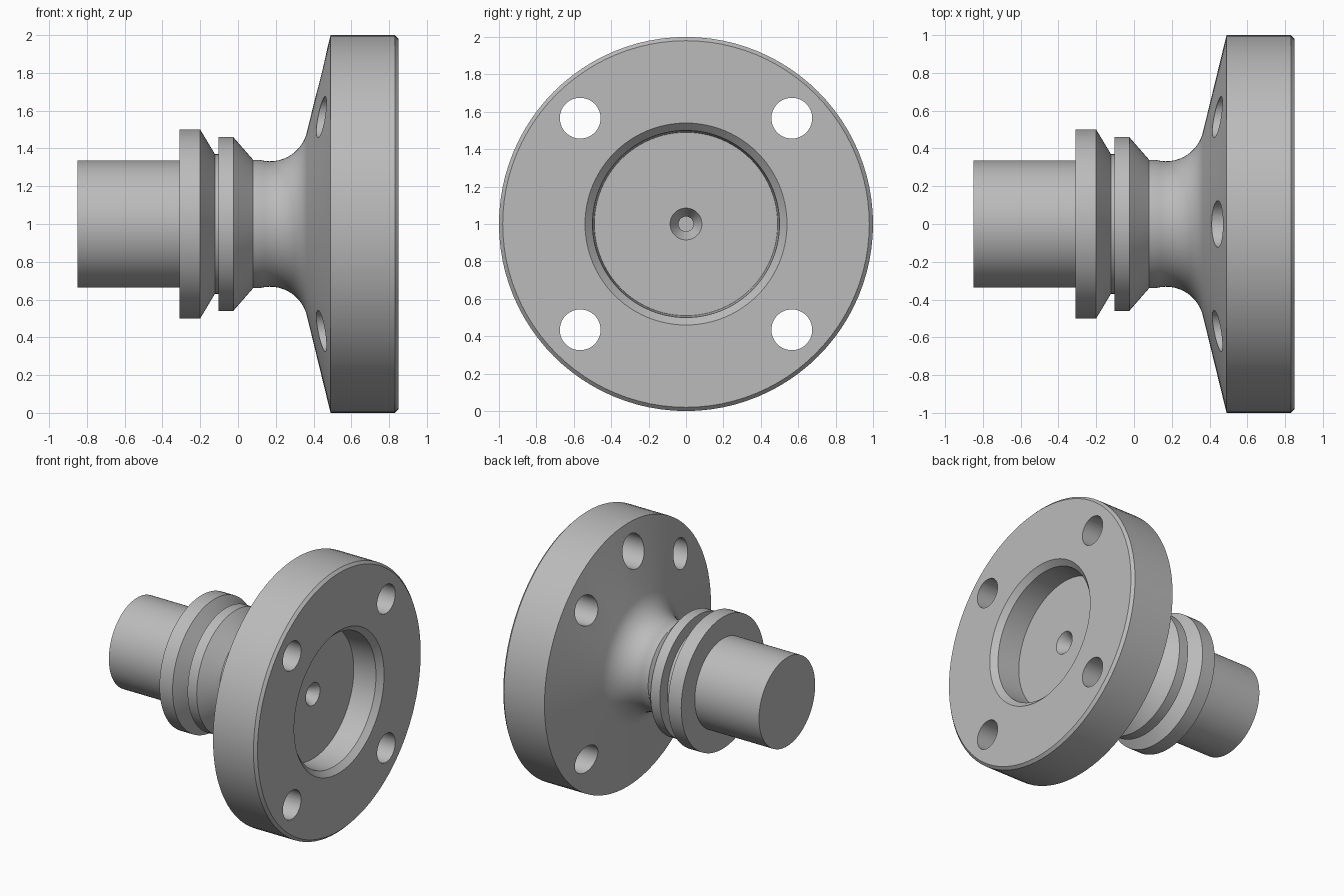
import bpy, bmesh
from math import sin, cos, pi, radians
from mathutils import Matrix, Vector

cube = bpy.data.objects.get("Cube")
if cube:
    bpy.data.objects.remove(cube, do_unlink=True)

steel = bpy.data.materials.new("grey_steel")
steel.use_nodes = True
GREY = (0.5, 0.5, 0.5, 1)
steel.diffuse_color = GREY
steel.node_tree.nodes["Principled BSDF"].inputs["Base Color"].default_value = GREY

AXIS_Z = 1.0


def lathe(name, profile, y=0.0, z=AXIS_Z, segments=96):
    """Revolve (x, radius) points about a line parallel to the x axis."""
    bm = bmesh.new()
    verts = [bm.verts.new((x, 0, r)) for x, r in profile]
    edges = [bm.edges.new(pair) for pair in zip(verts, verts[1:])]
    bmesh.ops.spin(bm, geom=verts + edges, cent=(0, 0, 0), axis=(1, 0, 0),
                   angle=2 * pi, steps=segments)
    bmesh.ops.remove_doubles(bm, verts=bm.verts, dist=0.0002)
    bmesh.ops.recalc_face_normals(bm, faces=bm.faces)
    bmesh.ops.translate(bm, verts=bm.verts, vec=(0, y, z))
    mesh = bpy.data.meshes.new(name)
    bm.to_mesh(mesh)
    bm.free()
    mesh.materials.append(steel)
    obj = bpy.data.objects.new(name, mesh)
    bpy.context.collection.objects.link(obj)
    return obj


# Stub shaft, rear collar, groove and front collar
profile = [(-0.85, 0), (-0.85, 0.337), (-0.31, 0.337), (-0.31, 0.5),
           (-0.2, 0.5), (-0.122, 0.37), (-0.102, 0.37), (-0.102, 0.46),
           (-0.025, 0.46), (0.08, 0.34)]
# Neck sweeping tangentially into the conical flange back
R = 0.2
profile += [(0.17 + R * sin(a), 0.332 + R * (1 - cos(a)))
            for a in (radians(-15 + 7 * i) for i in range(14))]
# Flange rim, chamfered recess and centre-drilled floor
profile += [(0.49, 1), (0.83, 1), (0.85, 0.98), (0.85, 0.54), (0.81, 0.5),
            (0.63, 0.49), (0.63, 0.085), (0.55, 0.04), (0.45, 0.04), (0.45, 0)]
body = lathe("flanged_shaft", profile)

# Four bolt holes and one larger chamfered hole at the top
PITCH = 0.8
cutters = []
for i in range(4):
    a = radians(45 + 90 * i)
    cutters.append(lathe("bolt_hole_cutter", [(0.2, 0), (0.2, 0.109), (1, 0.109), (1, 0)],
                         PITCH * cos(a), AXIS_Z + PITCH * sin(a), 48))
cutters.append(lathe("top_hole_cutter",
                     [(0.2, 0), (0.2, 0.123), (0.82, 0.123), (0.85, 0.139), (1, 0.139), (1, 0)],
                     0, AXIS_Z + PITCH, 48))

bpy.context.view_layer.objects.active = body
for cutter in cutters:
    cutter.hide_render = True
    mod = body.modifiers.new("hole", "BOOLEAN")
    mod.operation = "DIFFERENCE"
    mod.solver = "EXACT"
    mod.object = cutter
    bpy.ops.object.modifier_apply(modifier=mod.name)
for cutter in cutters:
    bpy.data.objects.remove(cutter, do_unlink=True)

# Smooth turned surfaces with crisp machined edges
bpy.ops.object.select_all(action="DESELECT")
body.select_set(True)
bpy.ops.object.shade_smooth_by_angle(angle=radians(20))
